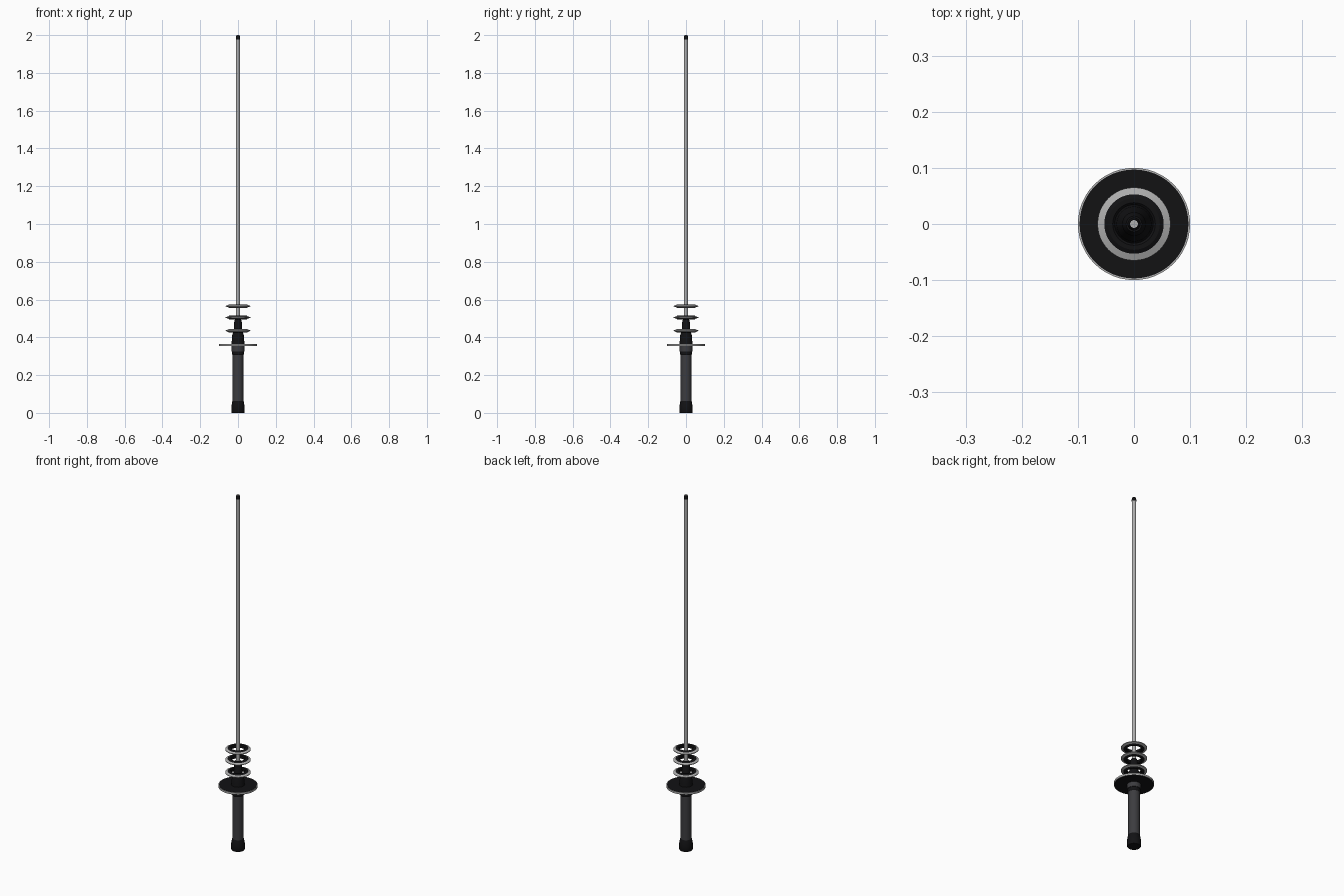
import bpy, bmesh, math

if "Cube" in bpy.data.objects:
    bpy.data.objects.remove(bpy.data.objects["Cube"])


def mat(name, c):
    m = bpy.data.materials.new(name)
    m.diffuse_color = (*c, 1)
    m.use_nodes = True
    m.node_tree.nodes["Principled BSDF"].inputs["Base Color"].default_value = m.diffuse_color
    return m


black = mat("black", (0.006, 0.006, 0.007))
dark = mat("dark_grey", (0.045, 0.045, 0.05))
steel = mat("steel", (0.42, 0.42, 0.42))


def lathe(name, prof, material, closed=False, n=48):
    """Revolve (radius, height) points around z; closed makes a ring section."""
    bm = bmesh.new()
    rings = []
    for r, z in prof:
        rings.append([bm.verts.new((r * math.cos(2 * math.pi * i / n),
                                    r * math.sin(2 * math.pi * i / n), z)) for i in range(n)])
    pairs = list(zip(rings, rings[1:]))
    if closed:
        pairs.append((rings[-1], rings[0]))
    else:
        bm.faces.new(rings[0])
        bm.faces.new(rings[-1])
    for a, b in pairs:
        for i in range(n):
            j = (i + 1) % n
            bm.faces.new((a[i], a[j], b[j], b[i]))
    bmesh.ops.recalc_face_normals(bm, faces=bm.faces)
    me = bpy.data.meshes.new(name)
    bm.to_mesh(me)
    bm.free()
    me.materials.append(material)
    ob = bpy.data.objects.new(name, me)
    bpy.context.collection.objects.link(ob)
    bpy.ops.object.select_all(action='DESELECT')
    ob.select_set(True)
    bpy.context.view_layer.objects.active = ob
    bpy.ops.object.shade_smooth_by_angle(angle=math.radians(30))
    return ob


# handle
lathe("pommel", [(0.033, 0), (0.035, 0.004), (0.035, 0.034), (0.030, 0.062), (0.028, 0.066)], black)
lathe("grip", [(0.029, 0.06), (0.029, 0.312)], dark)
lathe("grip_collar", [(0.029, 0.307), (0.032, 0.312), (0.032, 0.328)], black)
lathe("guard_collar", [(0.035, 0.326), (0.035, 0.354)], dark)

# round guard with steel rim
lathe("guard_plate", [(0.097, 0.353), (0.097, 0.366)], black)
lathe("guard_rim", [(0.096, 0.354), (0.1, 0.354), (0.1, 0.365), (0.096, 0.365)], steel, True)

# stepped cone above the guard
lathe("blade_socket", [(0.035, 0.364), (0.033, 0.38), (0.031, 0.412), (0.022, 0.436),
                       (0.021, 0.475), (0.017, 0.492), (0.014, 0.5)], black)

# floating rings: dark core with a thin steel edge
for k, z in enumerate((0.435, 0.505, 0.565)):
    lathe(f"ring_core_{k}", [(0.034, z - 0.006), (0.038, z - 0.01), (0.046, z - 0.01), (0.054, z - 0.005),
                             (0.054, z + 0.005), (0.046, z + 0.01), (0.038, z + 0.01), (0.034, z + 0.006)],
          black, True)
    lathe(f"ring_edge_{k}", [(0.053, z - 0.006), (0.065, z - 0.0015),
                             (0.065, z + 0.0015), (0.053, z + 0.006)], steel, True)

# shaft and tip
lathe("shaft", [(0.011, 0.49), (0.011, 1.982)], steel, n=32)
lathe("tip_cap", [(0.0115, 1.978), (0.0115, 1.988), (0.008, 1.999)], black, n=32)
lathe("tip_end", [(0.007, 1.99), (0.007, 2.0)], steel, n=32)
